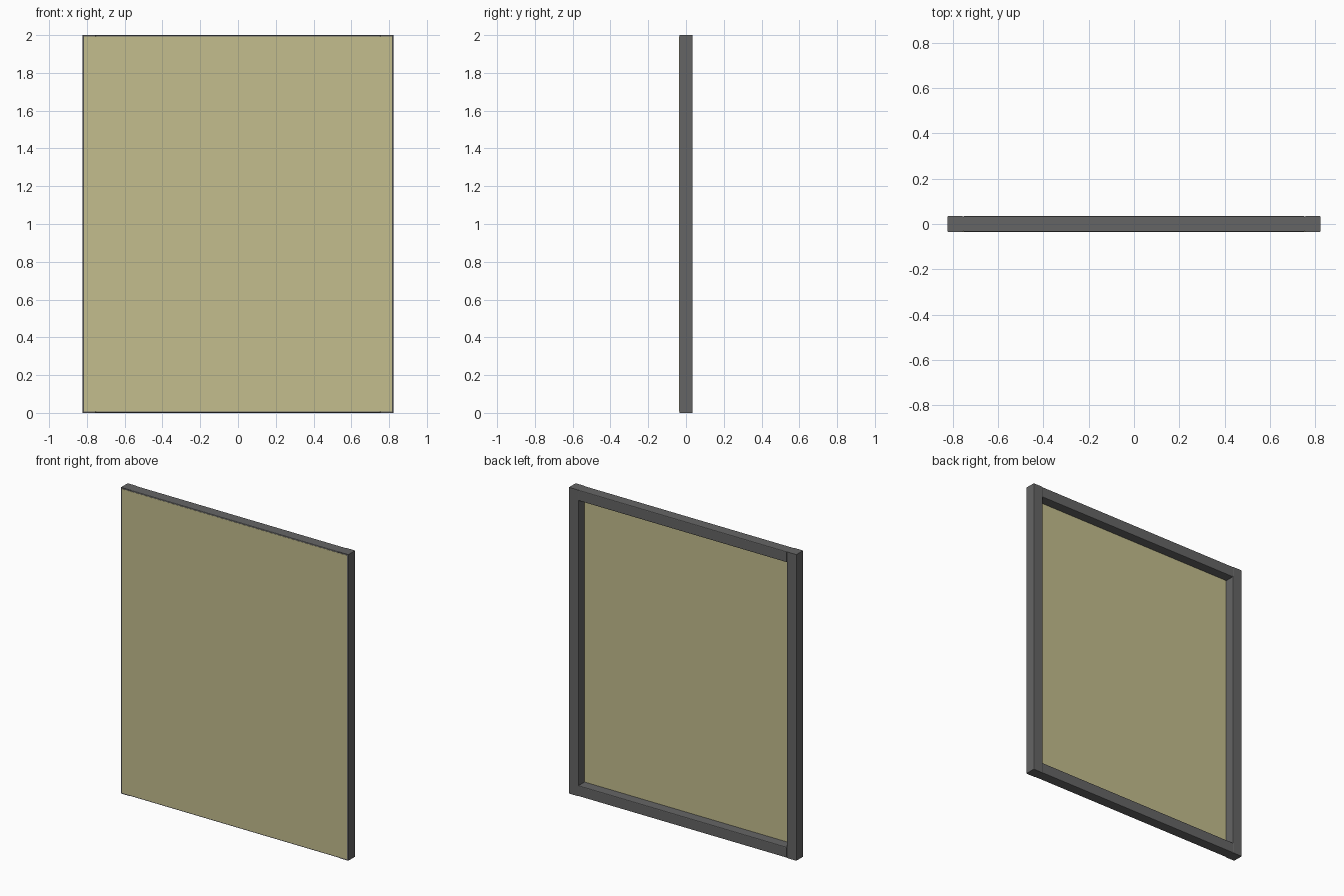
import bpy, bmesh

if "Cube" in bpy.data.objects:
    bpy.data.objects.remove(bpy.data.objects["Cube"])

W, H, D, T = 0.822, 2.0, 0.07, 0.07   # half width, height, depth, bar width

def material(name, color):
    m = bpy.data.materials.new(name)
    m.diffuse_color = color
    m.use_nodes = True
    m.node_tree.nodes["Principled BSDF"].inputs["Base Color"].default_value = m.diffuse_color
    return m

frame_mat = material("dark_grey", (0.13, 0.13, 0.13, 1))
panel_mat = material("khaki", (0.55, 0.51, 0.27, 1))

def box(name, lo, hi, mat, axis=None, bevel=0.0):
    """Box between two corners; optionally bevel the edges running along axis."""
    bm = bmesh.new()
    bmesh.ops.create_cube(bm, size=1)
    for v in bm.verts:
        v.co = [(a + b) / 2 + c * (b - a) for a, b, c in zip(lo, hi, v.co)]
    if bevel:
        edges = [e for e in bm.edges
                 if abs((e.verts[0].co - e.verts[1].co).normalized()[axis]) > 0.9]
        bmesh.ops.bevel(bm, geom=edges, offset=bevel, segments=2, profile=0.5,
                        affect='EDGES')
    me = bpy.data.meshes.new(name)
    bm.to_mesh(me)
    bm.free()
    me.materials.append(mat)
    ob = bpy.data.objects.new(name, me)
    bpy.context.collection.objects.link(ob)
    return ob

# upright posts
for side, x in (("left", -W), ("right", W - T)):
    box(side + "_post", (x, -D / 2, 0), (x + T, D / 2, H), frame_mat, 2, 0.005)

# top and bottom rails between the posts
for name, z in (("bottom_rail", 0), ("top_rail", H - T)):
    box(name, (-W + T, -D / 2, z), (W - T, D / 2, z + T), frame_mat, 0, 0.005)

# thin cover panel on the front
box("panel", (-W + 0.008, -D / 2 - 0.001, 0.007), (W - 0.008, -D / 2 + 0.008, H - 0.008), panel_mat)
